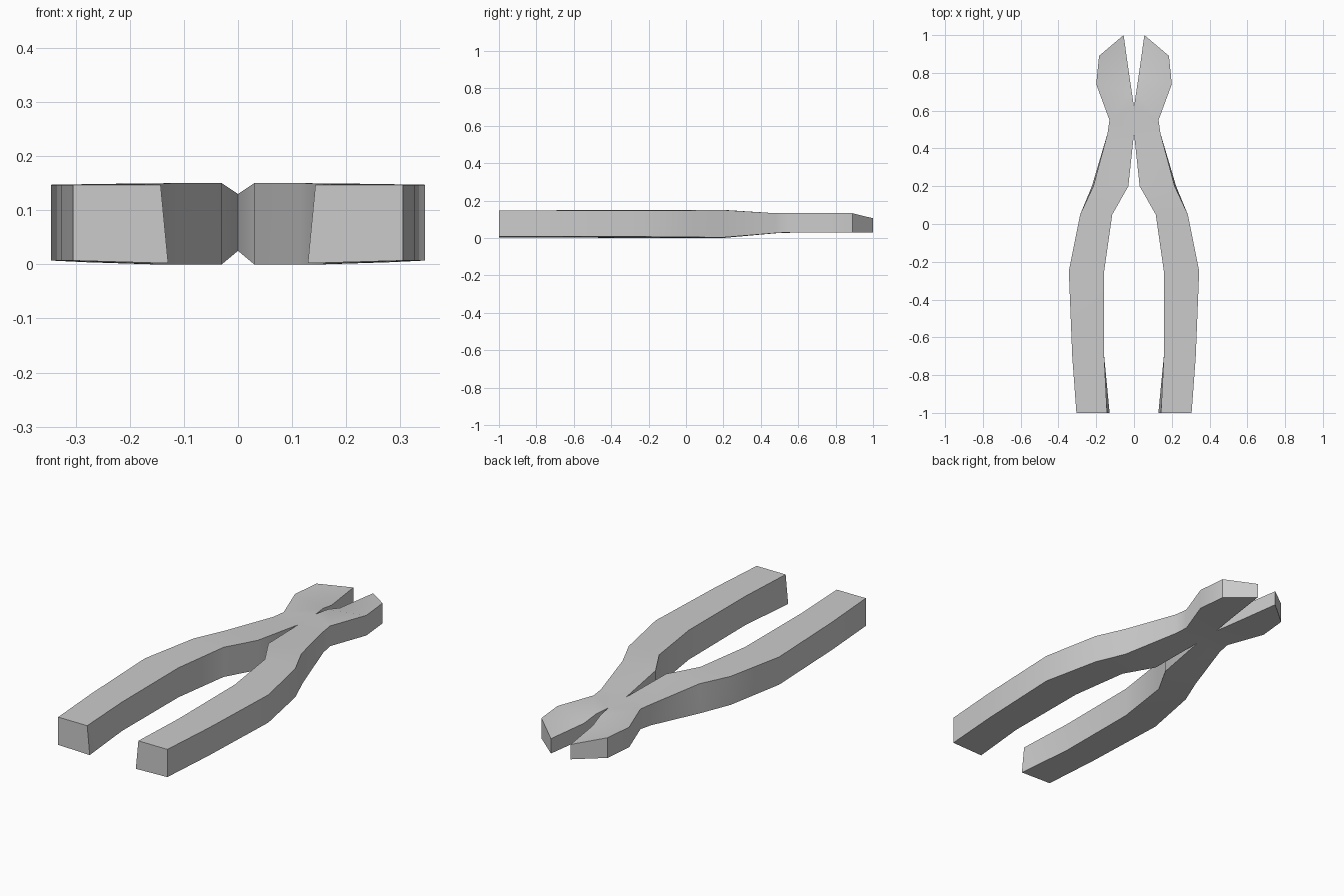
import bpy, bmesh, math

if "Cube" in bpy.data.objects:
    bpy.data.objects.remove(bpy.data.objects["Cube"])

# Right half sections, handle end to jaw:
# (inner x, inner y, inner z low, inner z high, outer x, outer y, outer z low, outer z high)
SECTIONS = [
    (0.143, -1.00, 0.002, 0.147, 0.305, -1.00, 0.007, 0.147),
    (0.158, -0.70, 0.002, 0.148, 0.327, -0.70, 0.007, 0.147),
    (0.158, -0.25, 0.000, 0.149, 0.345, -0.25, 0.007, 0.147),
    (0.115,  0.05, 0.000, 0.150, 0.285,  0.05, 0.004, 0.148),
    (0.030,  0.20, 0.000, 0.150, 0.215,  0.20, 0.003, 0.149),
    (0.000,  0.48, 0.025, 0.130, 0.140,  0.48, 0.026, 0.132),
    (0.000,  0.62, 0.030, 0.130, 0.130,  0.55, 0.030, 0.132),
    (0.012,  0.70, 0.030, 0.127, 0.200,  0.74, 0.030, 0.132),
    (0.024,  0.78, 0.030, 0.107, 0.185,  0.89, 0.030, 0.132),
    (0.055,  1.00, 0.030, 0.105, 0.055,  1.00, 0.030, 0.105),
]

# Loft the half through its sections
bm = bmesh.new()
rings = []
for i, (xi, yi, il, ih, xo, yo, ol, oh) in enumerate(SECTIONS):
    lean = 0.014 if i == 0 else 0.0      # slanted inner face at the handle end
    flare = 0.008 if i == 4 else 0.0     # lower outer edge flares near the pivot
    pts = [(xi - lean, yi, il), (xo + flare, yo, ol), (xo, yo, oh), (xi, yi, ih)]
    rings.append([bm.verts.new(p) for p in pts])
for a, b in zip(rings, rings[1:]):
    for k in range(4):
        n = (k + 1) % 4
        bm.faces.new((a[k], a[n], b[n], b[k]))
bm.faces.new(rings[0][::-1])

# Open the pivot seam so the halves weld, then close up the pointed jaw tip
seam = [f for f in bm.faces if all(abs(v.co.x) < 1e-5 for v in f.verts)]
bmesh.ops.delete(bm, geom=seam, context='FACES_ONLY')
bmesh.ops.remove_doubles(bm, verts=bm.verts[:], dist=1e-5)
bmesh.ops.triangulate(bm, faces=[f for f in bm.faces if len(f.verts) > 3])

# Mirror the other half
mirrored = bmesh.ops.duplicate(bm, geom=bm.verts[:] + bm.edges[:] + bm.faces[:])["geom"]
for v in mirrored:
    if isinstance(v, bmesh.types.BMVert):
        v.co.x *= -1
bmesh.ops.reverse_faces(bm, faces=[f for f in mirrored if isinstance(f, bmesh.types.BMFace)])
bmesh.ops.remove_doubles(bm, verts=bm.verts[:], dist=1e-5)
bmesh.ops.recalc_face_normals(bm, faces=bm.faces[:])

mesh = bpy.data.meshes.new("pliers")
bm.to_mesh(mesh)
bm.free()
pliers = bpy.data.objects.new("pliers", mesh)
bpy.context.collection.objects.link(pliers)

# Soft shading along the bends, crisp box edges
bpy.context.view_layer.objects.active = pliers
pliers.select_set(True)
bpy.ops.object.shade_smooth_by_angle(angle=math.radians(30))
